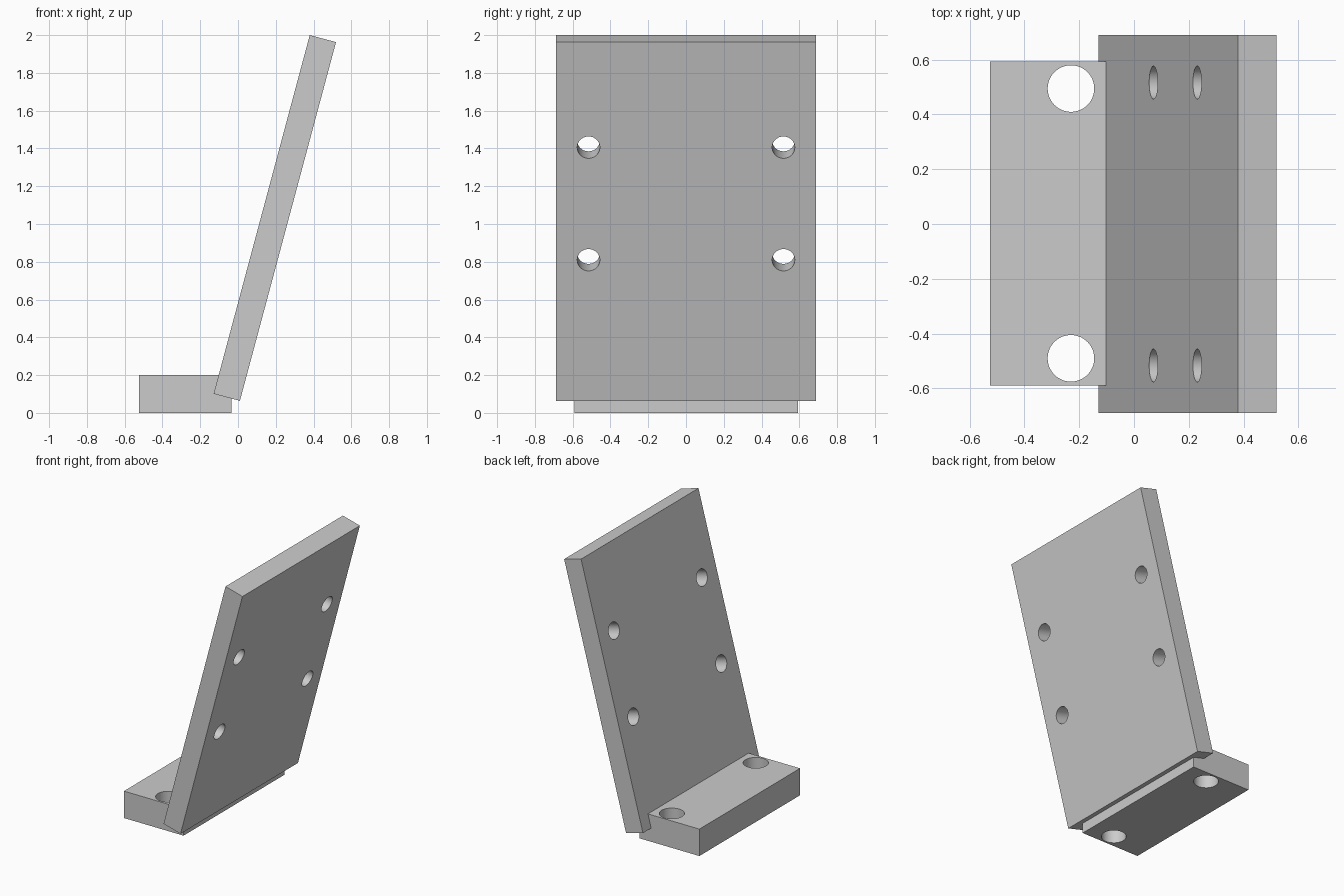
import bpy
from math import radians
from mathutils import Matrix, Vector

cube = bpy.data.objects.get("Cube")
if cube:
    bpy.data.objects.remove(cube, do_unlink=True)

grey = bpy.data.materials.new("light_grey")
grey.use_nodes = True
colour = (0.6, 0.6, 0.6, 1)
grey.diffuse_color = colour
grey.node_tree.nodes["Principled BSDF"].inputs["Base Color"].default_value = colour


def drilled_block(name, size, matrix, holes, radius, drill_rotation):
    """Box with round through holes at positions given in its own frame."""
    bpy.ops.mesh.primitive_cube_add(size=1)
    block = bpy.context.object
    block.name = name
    block.data.transform(Matrix.Diagonal((*size, 1)))
    block.data.materials.append(grey)
    for hole in holes:
        bpy.ops.mesh.primitive_cylinder_add(
            vertices=48, radius=radius, depth=1, location=hole, rotation=drill_rotation)
        drill = bpy.context.object
        drill.data.materials.append(grey)
        drill.hide_render = True
        bpy.context.view_layer.objects.active = block
        cut = block.modifiers.new("hole", "BOOLEAN")
        cut.operation = "DIFFERENCE"
        cut.solver = "EXACT"
        cut.object = drill
        bpy.ops.object.modifier_apply(modifier=cut.name)
        bpy.data.objects.remove(drill, do_unlink=True)
    block.matrix_world = matrix
    bpy.ops.object.select_all(action="DESELECT")
    block.select_set(True)
    bpy.context.view_layer.objects.active = block
    bpy.ops.object.shade_smooth_by_angle(angle=radians(30))
    return block


# Mounting foot with two vertical bolt holes
drilled_block("mounting_foot", (0.49, 1.182, 0.2),
              Matrix.Translation((-0.28, 0.002, 0.1)),
              [Vector((0.05, side * 0.492, 0)) for side in (-1, 1)],
              0.085, (0, 0, 0))

# Leaning back plate with four holes square to its face
drilled_block("back_plate", (0.144, 1.378, 1.966),
              Matrix.Translation((0.195, 0, 1.032)) @ Matrix.Rotation(radians(15), 4, "Y"),
              [Vector((0, side * 0.516, height))
               for side in (-1, 1) for height in (-0.211, 0.406)],
              0.06, (0, radians(90), 0))
